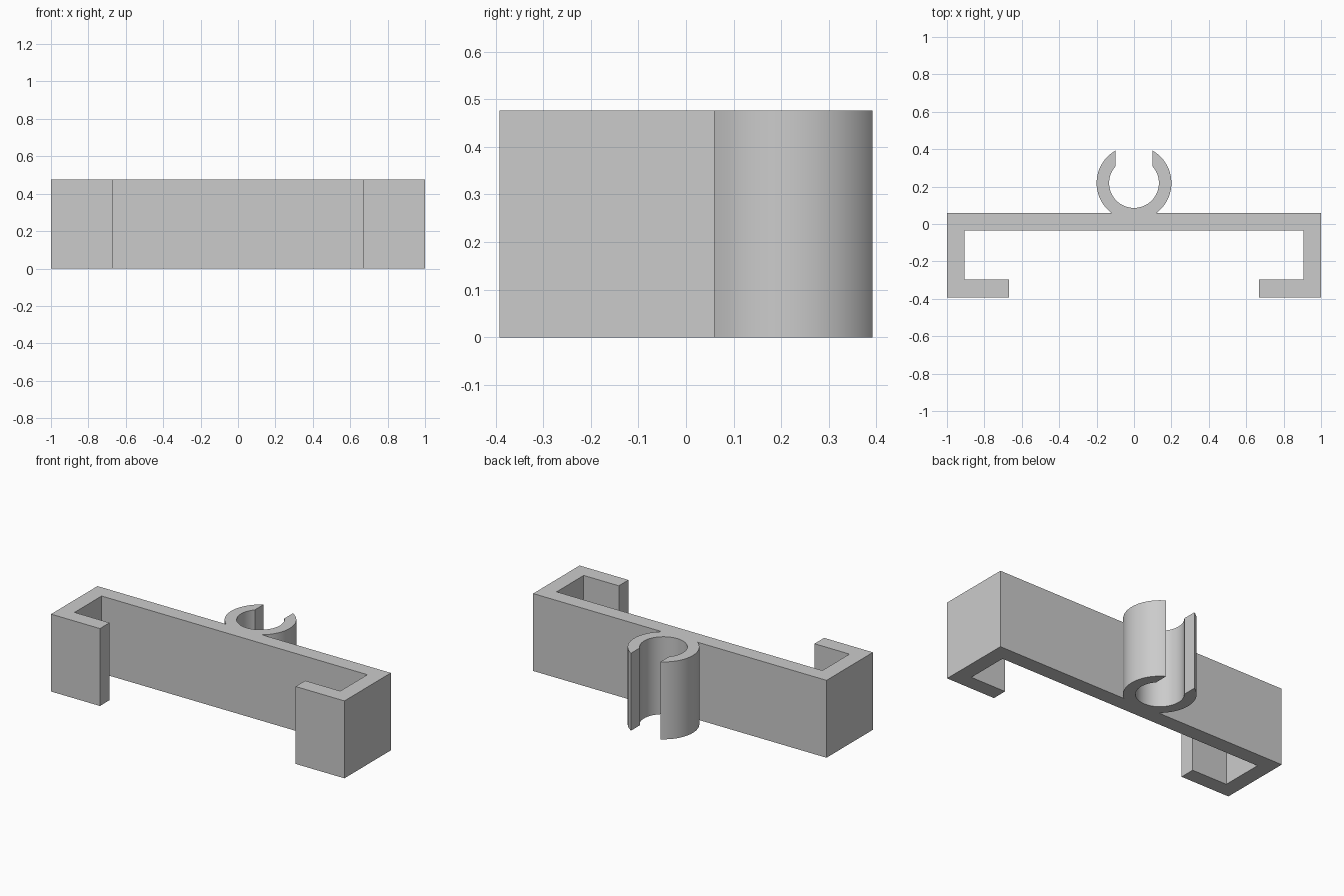
import bpy, bmesh
from math import sqrt, asin, pi, sin, cos, radians

cube = bpy.data.objects.get("Cube")
if cube:
    bpy.data.objects.remove(cube, do_unlink=True)

HEIGHT = 0.477
FRONT, BACK = -0.392, 0.06      # depth limits of the bracket
WALL = 0.094                    # wall thickness
LIP = 0.667                     # inner end of the hooked lips
RING_Y, R_OUT, R_IN, GAP = 0.219, 0.2, 0.133, 0.1


def arc(radius, start, end, steps):
    """Points round the clip centre; angles measured from +x."""
    return [(radius * cos(start + (end - start) * i / steps),
             RING_Y + radius * sin(start + (end - start) * i / steps))
            for i in range(steps + 1)]


# Right half of the outline: front channel, hook, back wall, then the open clip
half = [(1 - WALL, BACK - WALL), (1 - WALL, FRONT + WALL), (LIP, FRONT + WALL),
        (LIP, FRONT), (1, FRONT), (1, BACK)]
half += arc(R_OUT, asin((BACK - RING_Y) / R_OUT), pi / 2 - asin(GAP / R_OUT), 32)
half += arc(R_IN, pi / 2 - asin(GAP / R_IN), -pi / 2, 40)
outline = half + [(-x, y) for x, y in reversed(half[:-1])]

# Extrude the outline into the solid bracket
bm = bmesh.new()
base = bm.faces.new([bm.verts.new((x, y, 0)) for x, y in outline])
top = bmesh.ops.extrude_face_region(bm, geom=[base], use_keep_orig=True)
bmesh.ops.translate(bm, vec=(0, 0, HEIGHT),
                    verts=[v for v in top["geom"] if isinstance(v, bmesh.types.BMVert)])
bmesh.ops.recalc_face_normals(bm, faces=bm.faces)
mesh = bpy.data.meshes.new("clip_bracket")
bm.to_mesh(mesh)
bm.free()
bracket = bpy.data.objects.new("clip_bracket", mesh)
bpy.context.collection.objects.link(bracket)

# Plain grey material
grey = bpy.data.materials.new("plain_grey")
grey.use_nodes = True
colour = (0.6, 0.6, 0.6, 1)
grey.diffuse_color = colour
grey.node_tree.nodes["Principled BSDF"].inputs["Base Color"].default_value = colour
mesh.materials.append(grey)

# Smooth the curved clip, keep the corners sharp
bpy.context.view_layer.objects.active = bracket
bracket.select_set(True)
bpy.ops.object.shade_smooth_by_angle(angle=radians(30))
